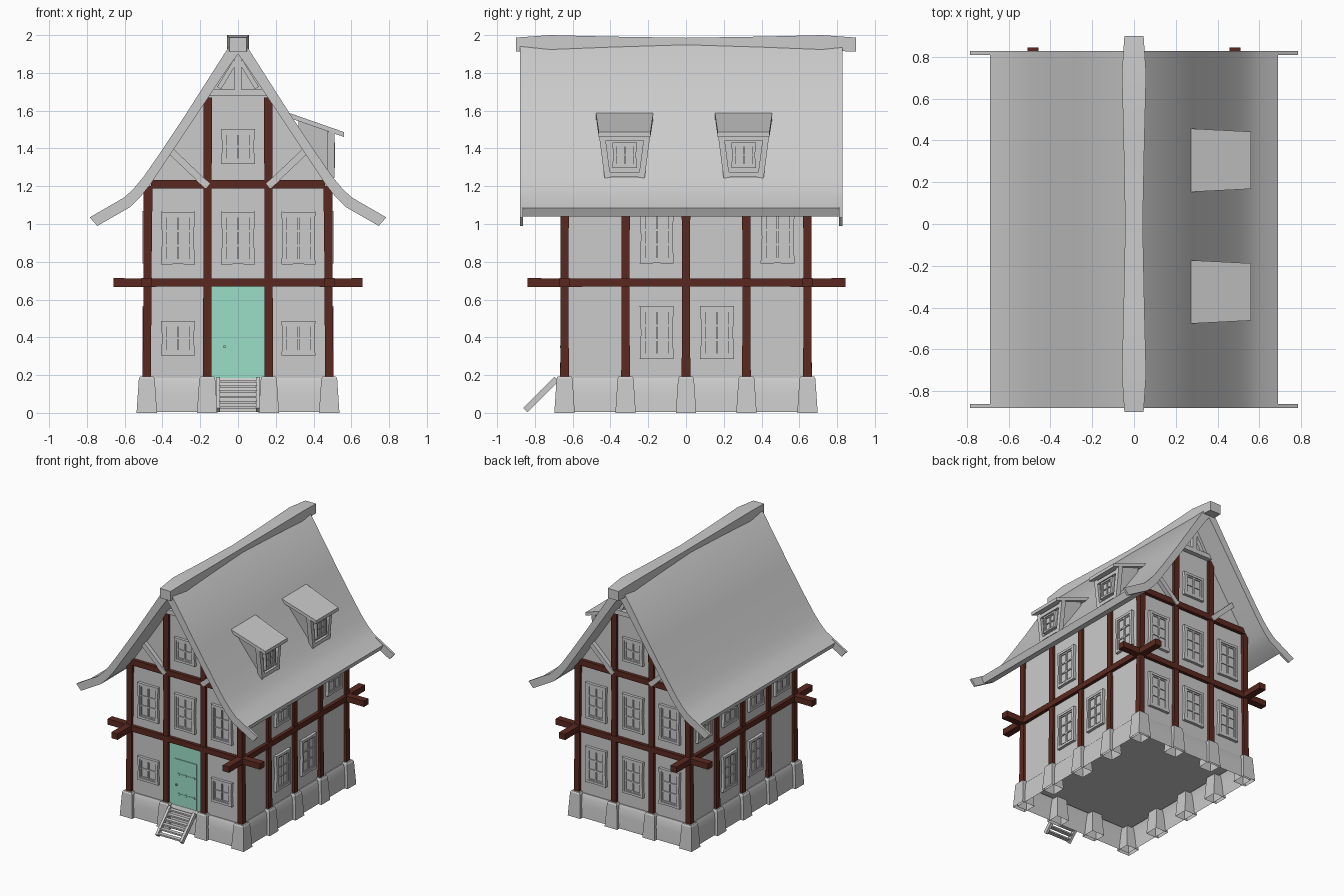
import bpy, bmesh
from math import pi
from mathutils import Vector, Matrix

cube = bpy.data.objects.get("Cube")
if cube:
    bpy.data.objects.remove(cube, do_unlink=True)


def material(name, rgb):
    m = bpy.data.materials.new(name)
    m.use_nodes = True
    m.diffuse_color = (*rgb, 1)
    m.node_tree.nodes["Principled BSDF"].inputs["Base Color"].default_value = (*rgb, 1)
    return m


GREY = material("plaster grey", (0.6, 0.6, 0.6))
BROWN = material("dark timber", (0.105, 0.022, 0.014))
GREEN = material("door green", (0.33, 0.73, 0.57))


def finish(name, bm, mat, matrix=None):
    bmesh.ops.recalc_face_normals(bm, faces=bm.faces)
    if matrix:
        bm.transform(matrix)
    me = bpy.data.meshes.new(name)
    bm.to_mesh(me)
    bm.free()
    me.materials.append(mat)
    ob = bpy.data.objects.new(name, me)
    bpy.context.collection.objects.link(ob)
    return ob


def add_loft(bm, sections, closed=False, open_start=False):
    rings = [[bm.verts.new(p) for p in s] for s in sections]
    pairs = list(zip(rings, rings[1:]))
    if closed:
        pairs.append((rings[-1], rings[0]))
    else:
        bm.faces.new(rings[-1])
        if not open_start:
            bm.faces.new(rings[0])
    n = len(rings[0])
    for a, b in pairs:
        for i in range(n):
            j = (i + 1) % n
            bm.faces.new((a[i], a[j], b[j], b[i]))


def loft(name, sections, mat, matrix=None, **ends):
    bm = bmesh.new()
    add_loft(bm, sections, **ends)
    return finish(name, bm, mat, matrix)


def rect(c, u, v):
    c = Vector(c)
    return [c - u - v, c + u - v, c + u + v, c - u + v]


def beam(name, a, b, hw, hd, mat, side=(0, 1, 0), ends=(1, 1), mid=1):
    """Hewn beam from a to b, with a width factor at each end and the middle."""
    a, b, side = Vector(a), Vector(b), Vector(side)
    across = (b - a).cross(side).normalized()
    stops = [(0, ends[0]), (0.5, mid), (1, ends[1])]
    return loft(name, [rect(a.lerp(b, t), across * hw * f, side * hd * f) for t, f in stops], mat)


def box_sections(x0, x1, y0, y1, z0, z1):
    return [[(x0, y0, z), (x1, y0, z), (x1, y1, z), (x0, y1, z)] for z in (z0, z1)]


def box(name, mat, *lims):
    return loft(name, box_sections(*lims), mat)


def prism(name, profile, y0, y1, mat):
    return loft(name, [[(x, y, z) for x, z in profile] for y in (y0, y1)], mat)


def taper(name, x, y, levels):
    """Tapered stone shell, open below; levels are (z, half x, half y)."""
    X, Y = Vector((1, 0, 0)), Vector((0, 1, 0))
    return loft(name, [rect((x, y, z), X * hx, Y * hy) for z, hx, hy in levels], GREY, open_start=True)


def window(name, pos, turn, w=0.18, h=0.28, rows=3, rim=0.02):
    """Casing ring with pinched sides, glass and glazing bars; faces local -y."""
    M = Matrix.Translation(pos) @ Matrix.Rotation(turn, 4, 'Z')
    ring = []
    for u, v in ((-1, -1), (0, -1), (1, -1), (1, 0), (1, 1), (0, 1), (-1, 1), (-1, 0)):
        ou = u * w / 2 * (1 if v else 0.93)
        ov = v * h / 2 * (1 if u else 0.98)
        iu, iv = u * (w / 2 - rim), v * (h / 2 - rim)
        ring.append([(ou, 0.01, ov), (ou, -0.022, ov), (iu, -0.022, iv), (iu, 0.01, iv)])
    loft(name + "_casing", ring, GREY, M, closed=True)
    iw, ih, s = w / 2 - rim, h / 2 - rim, rim * 0.25
    bm = bmesh.new()
    add_loft(bm, box_sections(-iw, iw, -0.008, 0.01, -ih, ih))
    for x in (-iw + s, 0, iw - s):
        add_loft(bm, box_sections(x - s, x + s, -0.017, 0, -ih, ih))
    for i in range(rows + 1):
        z = (ih - s) * (2 * i / rows - 1)
        add_loft(bm, box_sections(-iw, iw, -0.015, 0, z - s, z + s))
    finish(name + "_sash", bm, GREY, M)


WX, WY = 0.483, 0.643          # wall planes
BAY, SIDE_BAY = 0.163, 0.32    # post spacing

# Walls with gable
prism("house_walls", [(-WX, 1.2), (-WX, 0.17), (WX, 0.17), (WX, 1.2), (0, 1.92)], -WY, WY, GREY)

# Hollow stone footing
smooth = [taper("footing", 0, 0, [(0.005, 0.515, 0.675), (0.1, 0.509, 0.669), (0.16, 0.501, 0.661),
                                  (0.184, 0.49, 0.65)])]
spots = [(sx * x, sy * WY) for sx in (-1, 1) for sy in (-1, 1) for x in (BAY, WX)]
spots += [(sx * WX, y) for sx in (-1, 1) for y in (-SIDE_BAY, 0, SIDE_BAY)]
for x, y in spots:
    taper("footing_pier", x, y, [(0, 0.054, 0.054), (0.182, 0.042, 0.042), (0.193, 0.035, 0.035)])
    # Timber posts above each pier
    top = 1.67 if abs(x) == BAY else 1.2
    beam("post", (x, y, 0.18), (x * 0.985, y, top), 0.023, 0.023, BROWN, ends=(1, 1.02), mid=0.9)

# Crossing floor beams and gable beams
for s in (-1, 1):
    beam("floor_beam_across", (-0.66, s * WY, 0.69), (0.66, s * WY, 0.69), 0.023, 0.027, BROWN, mid=0.9)
    beam("floor_beam_along", (s * WX, -0.84, 0.69), (s * WX, 0.845, 0.69), 0.023, 0.027, BROWN,
         side=(1, 0, 0), mid=0.9)
    beam("gable_beam", (-0.46, s * WY, 1.21), (0.46, s * WY, 1.21), 0.022, 0.027, BROWN)
    # Grey gable framing
    y = s * (WY + 0.012)
    beam("collar", (-0.16, y, 1.695), (0.16, y, 1.695), 0.018, 0.024, GREY)
    beam("king_post", (0, y, 1.7), (0, y, 1.93), 0.018, 0.02, GREY)
    for m in (-1, 1):
        beam("gable_brace", (m * 0.16, y, 1.2), (m * 0.36, y, 1.39), 0.018, 0.022, GREY)
        beam("king_strut", (m * 0.015, y, 1.86), (m * 0.1, y, 1.72), 0.012, 0.016, GREY)

# Swept roof and bargeboards
outer = [(0, 1.975), (0.04, 1.952), (0.28, 1.575), (0.42, 1.365), (0.5, 1.25), (0.55, 1.19), (0.6, 1.142)]
inner = [(0, 1.9), (0.04, 1.845), (0.25, 1.53), (0.38, 1.335), (0.46, 1.215), (0.515, 1.145), (0.57, 1.09)]


def roof_profile(tip_out, tip_in):
    half_out, half_in = outer + [tip_out], inner + [tip_in]
    mirror = lambda pts: [(-x, z) for x, z in pts[1:]]
    return mirror(half_out)[::-1] + half_out + half_in[::-1] + mirror(half_in)


smooth.append(prism("roof", roof_profile((0.69, 1.085), (0.668, 1.04)), -0.87, 0.82, GREY))
for y in (-0.88, 0.81):
    smooth.append(prism("bargeboard", roof_profile((0.785, 1.035), (0.745, 0.99)), y, y + 0.018, GREY))

# Wavy ridge beam
ridge = []
for y, w, lo, hi in ((-0.9, 0.046, 1.912, 1.987), (-0.72, 0.058, 1.92, 2.0), (-0.4, 0.05, 1.93, 1.992),
                     (0, 0.042, 1.93, 1.986), (0.4, 0.05, 1.93, 1.992), (0.72, 0.058, 1.92, 2.0),
                     (0.9, 0.046, 1.912, 1.987)):
    ridge.append([(-w, y, lo), (w, y, lo), (w, y, hi), (-w, y, hi)])
smooth.append(loft("ridge_beam", ridge, GREY))

# Dormers on the left slope
for y in (-0.325, 0.305):
    loft("dormer_body", [[(x, y - 0.09, 1.25), (x, y + 0.09, 1.25), (x, y + 0.125, z), (x, y - 0.125, z)]
                         for x, z in ((0.32, 1.55), (0.49, 1.49))], GREY)
    for m in (-1, 1):
        beam("dormer_post", (0.493, y + m * 0.09, 1.245), (0.493, y + m * 0.122, 1.49), 0.016, 0.018,
             GREY, side=(1, 0, 0))
    for name, half, z in (("dormer_sill", 0.09, 1.262), ("dormer_lintel", 0.115, 1.455)):
        beam(name, (0.493, y - half, z), (0.493, y + half, z), 0.014, 0.018, GREY, side=(1, 0, 0))
    window("dormer_window", (0.492, y, 1.365), pi / 2, 0.13, 0.135, 2, 0.014)
    slab = [(0.265, 0.152, 1.59), (0.56, 0.137, 1.487)]
    loft("dormer_roof", [[(x, y - w, z - 0.026), (x, y + w, z - 0.026), (x, y + w, z), (x, y - w, z)]
                         for x, w, z in slab], GREY)

# Windows: front, back and both long sides
for x in (-0.318, 0, 0.32):
    window("front_upper_window", (x, -WY, 0.925), 0)
    window("back_upper_window", (x, WY, 0.925), pi)
    window("back_lower_window", (x, WY, 0.425), pi)
    if x:
        window("front_lower_window", (x, -WY, 0.395), 0, h=0.185, rows=2)
for s in (-1, 1):
    window("gable_window", (0, s * WY, 1.41), 0 if s < 0 else pi, h=0.185, rows=2)
    for y in (-0.155, 0.165):
        window("side_lower_window", (s * WX, y, 0.425), s * pi / 2)
for y in (-0.155, 0.485):
    window("left_upper_window", (WX, y, 0.93), pi / 2)
for y in (-0.48, -0.16, 0.16, 0.48):
    window("right_upper_window", (-WX, y, 0.93), -pi / 2)

# Green entrance bay, door, hinges and knob
box("door_surround", GREEN, -0.142, 0.142, -WY - 0.006, -WY, 0.185, 0.67)
box("door", GREEN, -0.09, 0.1, -WY - 0.012, -WY, 0.19, 0.55)
for z in (0.28, 0.435):
    box("door_strap", GREEN, -0.06, 0.095, -WY - 0.015, -WY, z - 0.004, z + 0.004)
    for x in (-0.055, 0.005, 0.08):
        box("door_stud", GREEN, x - 0.006, x + 0.006, -WY - 0.019, -WY, z - 0.008, z + 0.008)
box("door_knob", GREEN, -0.078, -0.066, -WY - 0.024, -WY, 0.344, 0.356)

# Entrance steps
foot, head = Vector((0, -0.85, 0.015)), Vector((0, -0.685, 0.18))
for m in (-1, 1):
    off = Vector((m * 0.105, 0, 0))
    beam("step_stringer", foot + off, head + off, 0.016, 0.01, GREY, side=(1, 0, 0))
for i in range(6):
    c = foot.lerp(head, (i + 0.5) / 6)
    box("step_tread", GREY, -0.1, 0.1, c.y - 0.018, c.y + 0.014, c.z - 0.006, c.z + 0.006)

# Smooth the swept parts, keeping sharp edges
bpy.ops.object.select_all(action='DESELECT')
for ob in smooth:
    ob.select_set(True)
bpy.context.view_layer.objects.active = smooth[0]
bpy.ops.object.shade_smooth_by_angle(angle=0.5)
